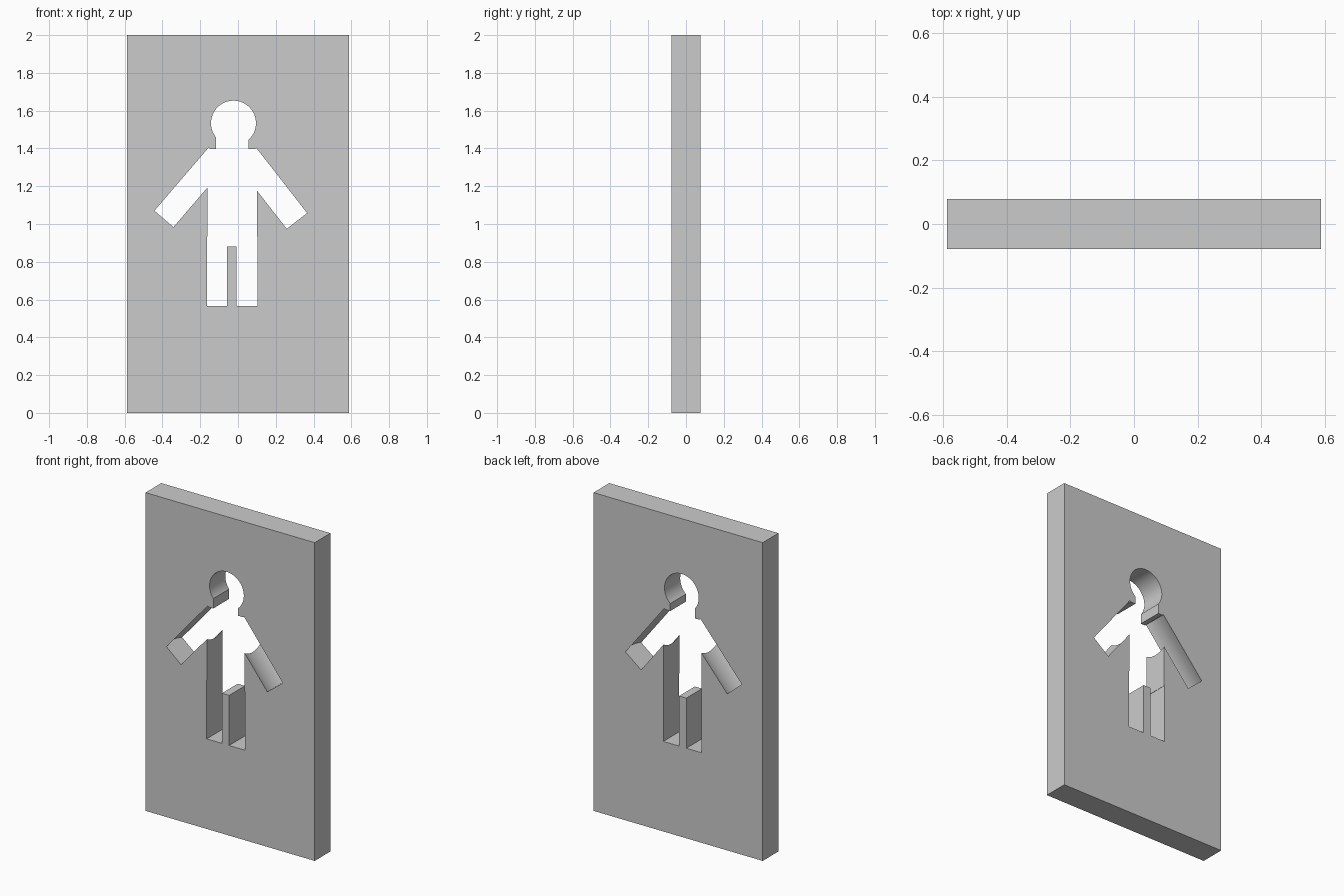
import bpy
from math import atan2, radians
from mathutils import Vector

if "Cube" in bpy.data.objects:
    bpy.data.objects.remove(bpy.data.objects["Cube"])

DEPTH = 0.156   # panel thickness


def box(name, x0, x1, y0, y1, z0, z1):
    bpy.ops.mesh.primitive_cube_add(
        size=1, location=((x0 + x1) / 2, (y0 + y1) / 2, (z0 + z1) / 2))
    ob = bpy.context.object
    ob.name = name
    ob.scale = (x1 - x0, y1 - y0, z1 - z0)
    bpy.ops.object.transform_apply(location=False, rotation=False, scale=True)
    return ob


def block(name, x0, x1, z0, z1):
    return box(name, x0, x1, -0.2, 0.2, z0, z1)


def arm(name, start, end, half_width, half_depth):
    """Oval cylinder lying in the panel plane from start to end (x, z)."""
    a, b = Vector((start[0], 0, start[1])), Vector((end[0], 0, end[1]))
    d = b - a
    bpy.ops.mesh.primitive_cylinder_add(
        vertices=64, radius=1, depth=1, location=(a + b) / 2,
        rotation=(0, atan2(d.x, d.z), 0))
    ob = bpy.context.object
    ob.name = name
    ob.scale = (half_width, half_depth, d.length)
    return ob


# Upright panel
panel = box("panel", -0.588, 0.588, -DEPTH / 2, DEPTH / 2, 0, 2)

# Cutters forming the figure-shaped opening
cutters = [
    block("torso_cutter", -0.161, 0.101, 0.881, 1.398),
    block("neck_cutter", -0.117, 0.055, 1.35, 1.50),
    block("left_leg_cutter", -0.163, -0.057, 0.566, 0.935),
    block("right_leg_cutter", -0.007, 0.103, 0.566, 0.935),
    arm("left_arm_cutter", (-0.105, 1.361), (-0.392, 1.027), 0.081, 0.137),
    arm("right_arm_cutter", (0.043, 1.361), (0.312, 1.016), 0.083, 0.137),
]
bpy.ops.mesh.primitive_cylinder_add(
    vertices=64, radius=0.119, depth=0.4, location=(-0.024, 0, 1.534),
    rotation=(radians(90), 0, 0))
bpy.context.object.name = "head_cutter"
cutters.append(bpy.context.object)

# Cut the opening, then discard the cutters
bpy.ops.object.select_all(action='DESELECT')
panel.select_set(True)
bpy.context.view_layer.objects.active = panel
for c in cutters:
    c.hide_render = True
    m = panel.modifiers.new(c.name, 'BOOLEAN')
    m.operation = 'DIFFERENCE'
    m.solver = 'EXACT'
    m.object = c
    bpy.ops.object.modifier_apply(modifier=m.name)
for c in cutters:
    bpy.data.objects.remove(c)

bpy.ops.object.shade_smooth_by_angle(angle=radians(30))
